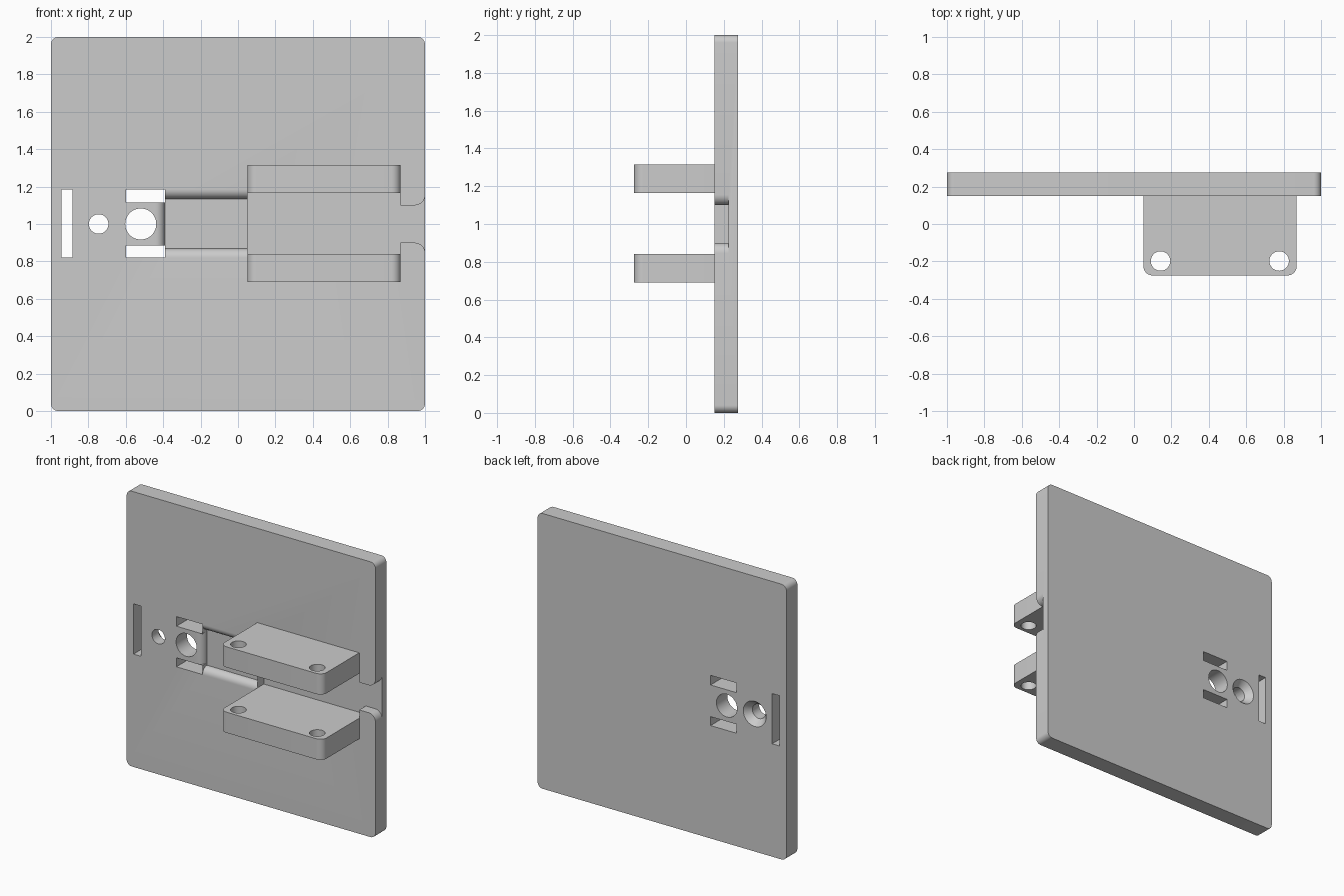
import bpy, bmesh
from math import sin, cos, pi, radians

cube = bpy.data.objects.get("Cube")
if cube:
    bpy.data.objects.remove(cube, do_unlink=True)

grey = bpy.data.materials.new("light grey")
grey.use_nodes = True
grey.diffuse_color = (0.6, 0.6, 0.6, 1)
grey.node_tree.nodes["Principled BSDF"].inputs["Base Color"].default_value = (0.6, 0.6, 0.6, 1)

FRONT, BACK, MID = 0.15, 0.275, 1.0


def arc(cx, cy, r, a0, a1, n=10):
    """Points on an arc, angles in degrees."""
    angles = [radians(a0 + (a1 - a0) * i / n) for i in range(n + 1)]
    return [(cx + r * cos(a), cy + r * sin(a)) for a in angles]


def circle(cx, cy, r, n=48):
    return arc(cx, cy, r, 0, 360, n)[:-1]


def rect(u0, u1, v0, v1):
    return [(u0, v0), (u1, v0), (u1, v1), (u0, v1)]


def loft(name, profile_a, profile_b, axis, a, b):
    """Solid between two matching profiles lying across the given axis."""
    place = {"X": lambda u, v, w: (w, u, v),
             "Y": lambda u, v, w: (u, w, v),
             "Z": lambda u, v, w: (u, v, w)}[axis]
    bm = bmesh.new()
    low = [bm.verts.new(place(u, v, a)) for u, v in profile_a]
    high = [bm.verts.new(place(u, v, b)) for u, v in profile_b]
    bm.faces.new(low)
    bm.faces.new(high)
    for i in range(len(low)):
        j = (i + 1) % len(low)
        bm.faces.new((low[i], low[j], high[j], high[i]))
    bmesh.ops.recalc_face_normals(bm, faces=bm.faces)
    mesh = bpy.data.meshes.new(name)
    bm.to_mesh(mesh)
    bm.free()
    mesh.materials.append(grey)
    obj = bpy.data.objects.new(name, mesh)
    bpy.context.collection.objects.link(obj)
    return obj


def prism(name, profile, axis, a, b):
    return loft(name, profile, profile, axis, a, b)


def finish(obj, cutters):
    """Cut the openings, then shade curved walls smooth."""
    for cutter in cutters:
        cutter.hide_render = True
        mod = obj.modifiers.new("cut", "BOOLEAN")
        mod.operation, mod.solver, mod.object = "DIFFERENCE", "EXACT", cutter
    graph = bpy.context.evaluated_depsgraph_get()
    mesh = bpy.data.meshes.new_from_object(obj.evaluated_get(graph))
    obj.modifiers.clear()
    obj.data = mesh
    for cutter in cutters:
        bpy.data.objects.remove(cutter, do_unlink=True)
    bpy.ops.object.select_all(action="DESELECT")
    obj.select_set(True)
    bpy.context.view_layer.objects.active = obj
    bpy.ops.object.shade_smooth_by_angle(angle=radians(30))


# Square plate with rounded corners
r = 0.04
outline = (arc(1 - r, 2 - r, r, 0, 90) + arc(r - 1, 2 - r, r, 90, 180)
           + arc(r - 1, r, r, 180, 270) + arc(1 - r, r, r, 270, 360))
plate = prism("plate", outline, "Y", FRONT, BACK)
cuts = []

# Through openings: end slot, screw hole, large hole, two slots beside the tab
through = [rect(-0.945, -0.885, 0.82, 1.185), circle(-0.745, MID, 0.052),
           circle(-0.52, MID, 0.083),
           rect(-0.6, -0.39, 0.82, 0.885), rect(-0.6, -0.39, 1.115, 1.185)]
for shape in through:
    cuts.append(prism("through_cutter", shape, "Y", 0, 0.4))

# Countersink on the back of the screw hole
cuts.append(loft("countersink_cutter", circle(-0.745, MID, 0.05),
                 circle(-0.745, MID, 0.1), "Y", 0.225, BACK + 0.01))

# Channel with rounded lips along both long sides
floor, lip = 0.2, 0.046
low, high = 0.865, 1.138
section = ([(0.1, low - lip)] + arc(floor, low - lip, 0.05, 180, 90)
           + arc(floor, high + lip, 0.05, 270, 180) + [(0.1, high + lip)])
cuts.append(prism("channel_cutter", section, "X", -0.39, 0.05))

# Rounded end of the tab that faces the channel
tab_end = arc(-0.44, floor, 0.05, 0, 90)
tab_end = [(x, 2 * floor - y) for x, y in tab_end]
tab_end += [(-0.44, 0.1), (-0.38, 0.1), (-0.38, floor)]
cuts.append(prism("tab_end_cutter", tab_end, "Z", 0.885, 1.115))

# Pocket between the lugs, and the flared outlet at the plate edge
cuts.append(prism("pocket_cutter", rect(0.05, 0.87, 0.84, 1.165), "Y", 0.1, 0.225))
f = 0.055
outlet = ([(0.86, 0.9)] + arc(1 - f, 0.9 - f, f, 90, 0) + [(1.1, 0.9 - f), (1.1, 1.1 + f)]
          + arc(1 - f, 1.1 + f, f, 360, 270) + [(0.86, 1.1)])
cuts.append(prism("outlet_cutter", outlet, "Y", 0.1, 0.225))
finish(plate, cuts)

# Two lugs with rounded outer corners and a pair of pin holes each
c = 0.05
lug_shape = ([(0.87, FRONT), (0.05, FRONT)] + arc(0.05 + c, c - 0.275, c, 180, 270)
             + arc(0.87 - c, c - 0.275, c, 270, 360))
for name, z0, z1 in (("lower_lug", 0.69, 0.84), ("upper_lug", 1.165, 1.315)):
    lug = prism(name, lug_shape, "Z", z0, z1)
    finish(lug, [prism("pin_cutter", circle(x, -0.198, 0.052), "Z", z0 - 0.1, z1 + 0.1)
                 for x in (0.142, 0.776)])
